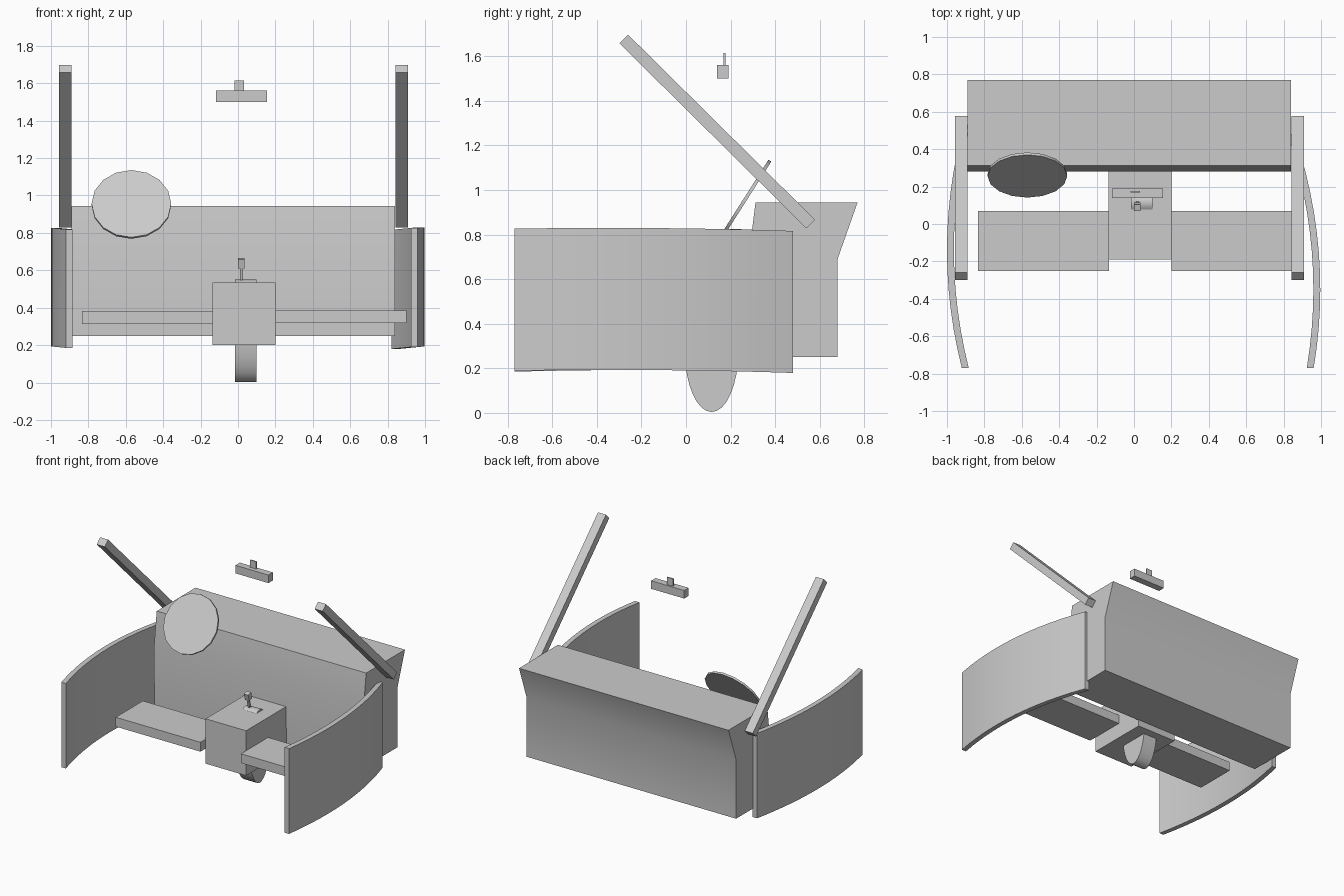
import bpy, bmesh, math
from mathutils import Matrix, Vector

if "Cube" in bpy.data.objects:
    bpy.data.objects.remove(bpy.data.objects["Cube"])


def finish(name, bm, smooth=None):
    bmesh.ops.recalc_face_normals(bm, faces=bm.faces)
    mesh = bpy.data.meshes.new(name)
    bm.to_mesh(mesh)
    bm.free()
    ob = bpy.data.objects.new(name, mesh)
    bpy.context.collection.objects.link(ob)
    if smooth:
        bpy.ops.object.select_all(action='DESELECT')
        ob.select_set(True)
        bpy.context.view_layer.objects.active = ob
        bpy.ops.object.shade_smooth_by_angle(angle=math.radians(smooth))
    return ob


def box(name, lo, hi, tilt=0):
    """Box between two corners, turned about x around its own centre."""
    lo, hi = Vector(lo), Vector(hi)
    bm = bmesh.new()
    bmesh.ops.create_cube(bm, size=1)
    m = (Matrix.Translation((lo + hi) / 2) @ Matrix.Rotation(tilt, 4, 'X')
         @ Matrix.Diagonal((*(hi - lo), 1)))
    bmesh.ops.transform(bm, matrix=m, verts=bm.verts)
    return finish(name, bm)


def extrude_x(name, profile, x0, x1, smooth=None):
    """Extrude a (y, z) profile along x."""
    bm = bmesh.new()
    face = bm.faces.new([bm.verts.new((x0, y, z)) for y, z in profile])
    ext = bmesh.ops.extrude_face_region(bm, geom=[face])
    moved = [v for v in ext['geom'] if isinstance(v, bmesh.types.BMVert)]
    bmesh.ops.translate(bm, vec=(x1 - x0, 0, 0), verts=moved)
    return finish(name, bm, smooth)


# Dashboard
extrude_x("dashboard", [(0.312, 0.945), (0.77, 0.945), (0.68, 0.69), (0.68, 0.25),
                        (0.285, 0.25), (0.28, 0.69)], -0.89, 0.84, 30)

# Centre console with the rounded gear housing running through it
box("centre_console", (-0.135, -0.19, 0.2), (0.2, 0.29, 0.535))
ring = [2 * math.pi * i / 32 for i in range(32)]
extrude_x("gear_housing", [(0.115 + 0.12 * math.cos(a), 0.277 + 0.273 * math.sin(a))
                           for a in ring], -0.015, 0.1, 35)

# Gear lever
box("gear_stem", (0.01, 0.095, 0.53), (0.026, 0.111, 0.63), math.radians(15))
box("gear_knob", (0.0, 0.075, 0.613), (0.036, 0.11, 0.663), math.radians(15))

# Bench slabs on both sides of the console
box("left_bench", (-0.835, -0.25, 0.312), (-0.135, 0.07, 0.382))
box("right_bench", (0.2, -0.25, 0.317), (0.9, 0.07, 0.386))

# Windscreen pillars
for name, x in (("left_pillar", -0.957), ("right_pillar", 0.843)):
    box(name, (x, 0.14 - 0.59, 1.235), (x + 0.066, 0.14 + 0.59, 1.29), math.radians(-44.7))

# Rear-view mirror
box("mirror", (-0.118, 0.138, 1.5), (0.155, 0.19, 1.56))
box("mirror_mount", (-0.018, 0.169, 1.56), (0.032, 0.177, 1.615))

# Steering wheel disc
bm = bmesh.new()
bmesh.ops.create_cone(bm, cap_ends=True, segments=16, radius1=0.213, radius2=0.213, depth=0.015)
bmesh.ops.transform(bm, verts=bm.verts, matrix=Matrix.Translation((-0.57, 0.262, 0.952))
                    @ Matrix.Rotation(math.radians(57.5), 4, 'X'))
finish("steering_wheel", bm, 30)


def door(name, side, reach, apex, z0, z1):
    """Bowed door panel, lofted front to back with a small rise at the bulge."""
    bm = bmesh.new()
    rows = []
    for i in range(13):
        y = -0.77 + 1.25 * i / 12
        x = reach - 0.2 * (y - apex) ** 2
        dz = -0.1 * (reach - x)
        rows.append([bm.verts.new((side * xx, y, z + dz)) for xx, z in
                     ((x, z0), (x, z1), (x - 0.037, z1), (x - 0.037, z0))])
    for a, b in zip(rows, rows[1:]):
        for k in range(4):
            n = (k + 1) % 4
            bm.faces.new((a[k], a[n], b[n], b[k]))
    bm.faces.new(rows[0])
    bm.faces.new(rows[-1])
    finish(name, bm, 30)


# Curved doors, each turned a little to the same side
door("left_door", -1, 1.0, -0.14, 0.193, 0.827)
door("right_door", 1, 0.996, -0.35, 0.193, 0.83)
